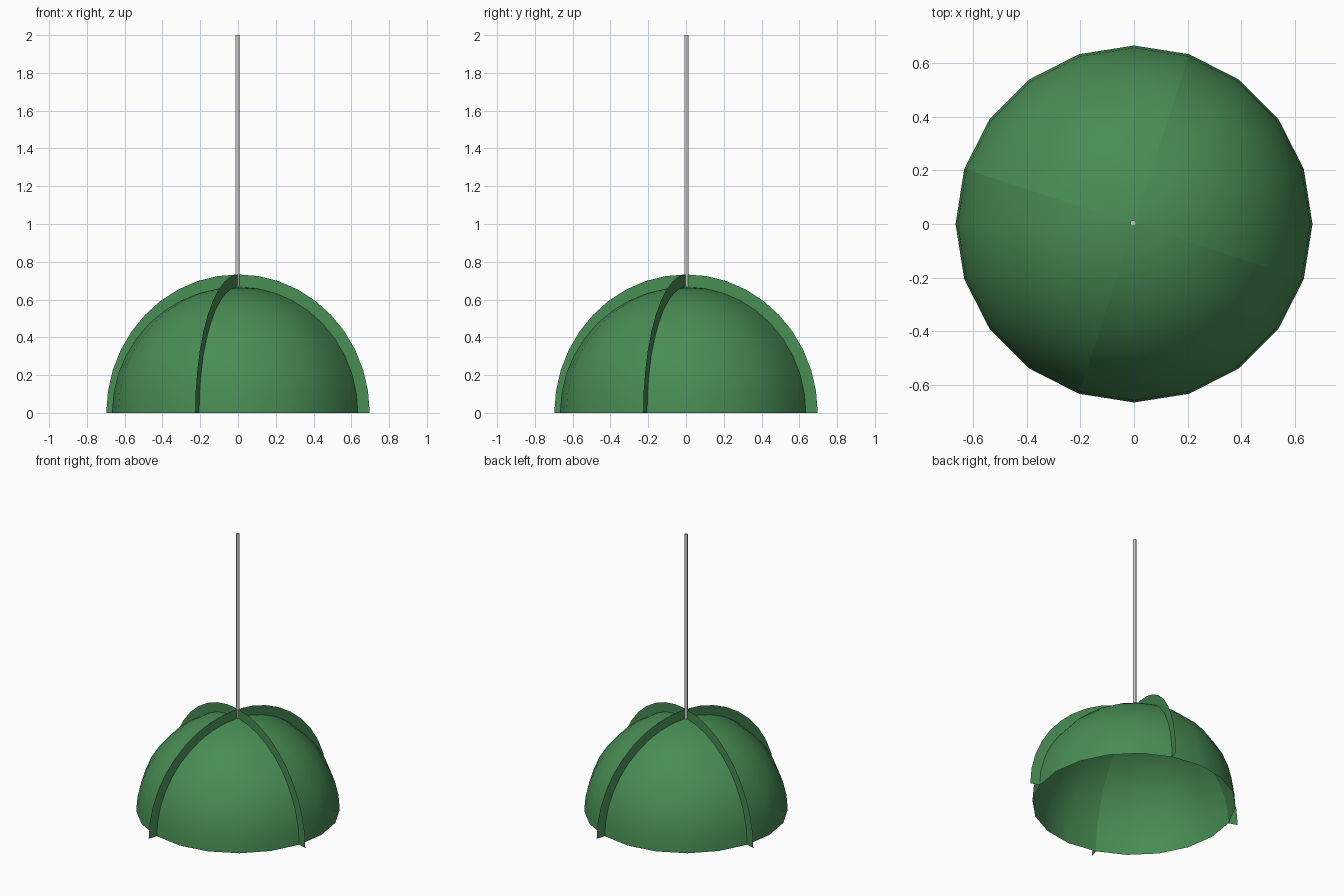
import bpy, bmesh
from math import sin, cos, radians

if "Cube" in bpy.data.objects:
    bpy.data.objects.remove(bpy.data.objects["Cube"])

R, FIN_R, RINGS, SIDES = 0.667, 0.733, 10, 5

green = bpy.data.materials.new("green_shade")
green.diffuse_color = (0.065, 0.266, 0.089, 1)
green.use_nodes = True
green.node_tree.nodes["Principled BSDF"].inputs["Base Color"].default_value = green.diffuse_color


def point(r, az, el):
    a, e = radians(az), radians(el)
    return (r * cos(e) * cos(a), r * cos(e) * sin(a), r * sin(e))


def make_object(name, bm, mat=None):
    mesh = bpy.data.meshes.new(name)
    bm.to_mesh(mesh)
    bm.free()
    obj = bpy.data.objects.new(name, mesh)
    bpy.context.collection.objects.link(obj)
    if mat:
        mesh.materials.append(mat)
    return obj


def grid_faces(bm, rows, smooth):
    for low, high in zip(rows, rows[1:]):
        for i in range(len(low) - 1):
            bm.faces.new((low[i], low[i + 1], high[i + 1], high[i])).smooth = smooth


elevations = [90 * i / RINGS for i in range(RINGS + 1)]

for q in range(4):
    start = 72 + 90 * q

    # Quarter panel of the dome
    bm = bmesh.new()
    rows = [[bm.verts.new(point(R, start + 90 * s / SIDES, e)) for s in range(SIDES + 1)]
            for e in elevations[:-1]]
    grid_faces(bm, rows, True)
    pole = bm.verts.new((0, 0, R))
    for a, b in zip(rows[-1], rows[-1][1:]):
        bm.faces.new((a, b, pole)).smooth = True
    make_object(f"dome_panel_{q + 1}", bm, green)

    # Thin radial seam fin
    bm = bmesh.new()
    rows = [[bm.verts.new(point(r, start, e)) for r in (R, FIN_R)] for e in elevations]
    grid_faces(bm, rows, False)
    make_object(f"seam_fin_{q + 1}", bm, green)

# Hanging rod
bpy.ops.mesh.primitive_cylinder_add(vertices=12, radius=0.011, depth=2 - R,
                                    location=(-0.003, 0.003, (2 + R) / 2))
bpy.context.object.name = "hanging_rod"
bpy.ops.object.shade_smooth_by_angle(angle=radians(40))
